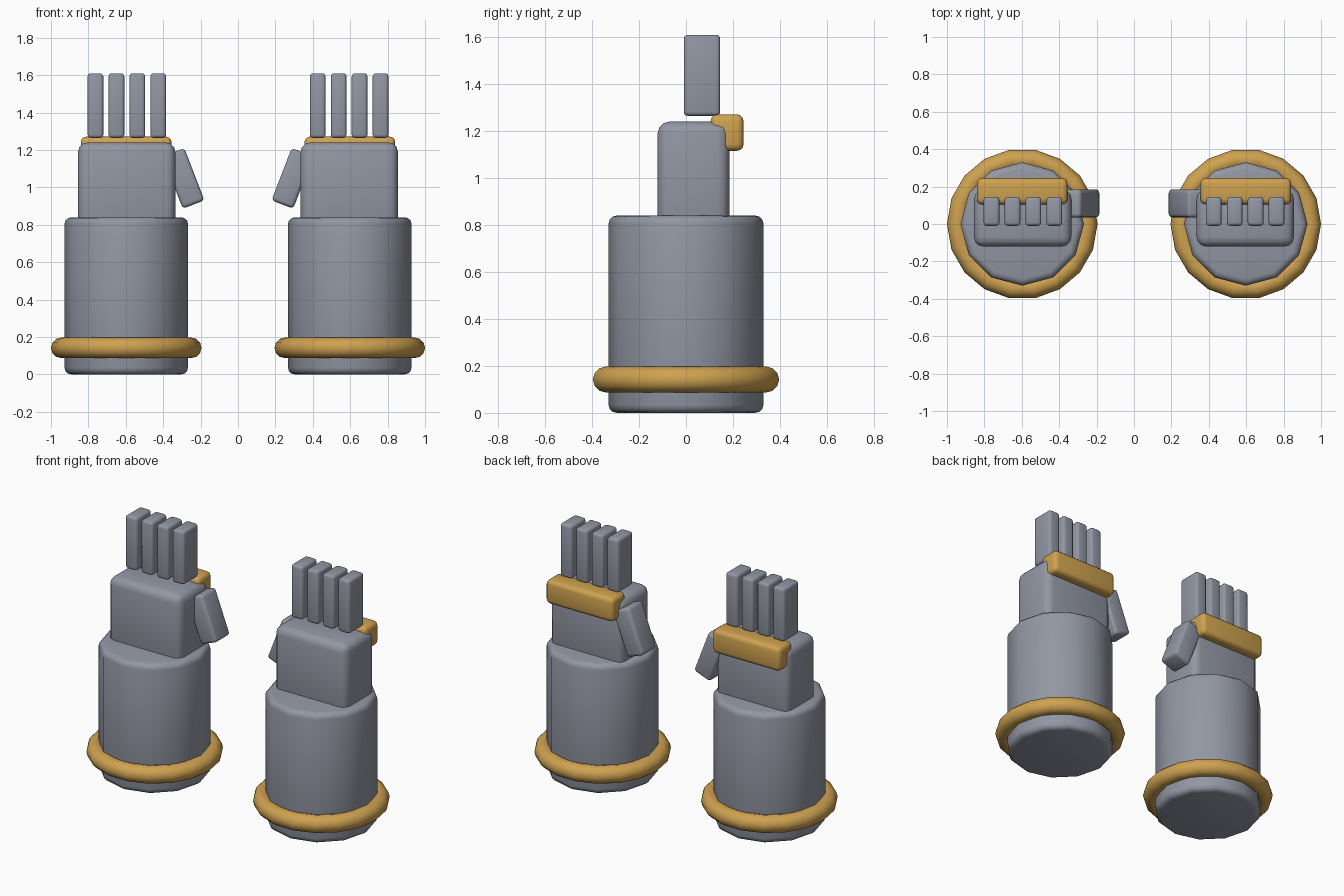
import bpy, bmesh
from math import radians
from mathutils import Matrix

cube = bpy.data.objects.get("Cube")
if cube:
    bpy.data.objects.remove(cube, do_unlink=True)


def make_material(name, rgb):
    mat = bpy.data.materials.new(name)
    mat.use_nodes = True
    colour = (*rgb, 1)
    mat.diffuse_color = colour
    mat.node_tree.nodes["Principled BSDF"].inputs["Base Color"].default_value = colour
    return mat


GREY = make_material("steel grey", (0.29, 0.31, 0.37))
GOLD = make_material("gold", (0.62, 0.36, 0.08))
CX = 0.5975


def finish(obj, name, mat):
    obj.name = obj.data.name = name
    obj.data.materials.clear()
    obj.data.materials.append(mat)
    bpy.ops.object.select_all(action="DESELECT")
    obj.select_set(True)
    bpy.context.view_layer.objects.active = obj
    bpy.ops.object.shade_smooth_by_angle(angle=radians(40))


def from_bmesh(bm, name, loc, mat, bevel, tilt=0):
    # Round every edge sharper than 40 degrees
    edges = [e for e in bm.edges if e.calc_face_angle(0) > radians(40)]
    bmesh.ops.bevel(bm, geom=edges, offset=bevel, segments=3, profile=0.5,
                    affect="EDGES", clamp_overlap=True)
    mesh = bpy.data.meshes.new(name)
    bm.to_mesh(mesh)
    bm.free()
    obj = bpy.data.objects.new(name, mesh)
    bpy.context.collection.objects.link(obj)
    obj.location = loc
    obj.rotation_euler.y = tilt
    finish(obj, name, mat)


def box(name, loc, size, mat, bevel, tilt=0):
    bm = bmesh.new()
    bmesh.ops.create_cube(bm, size=1, matrix=Matrix.Diagonal((*size, 1)))
    from_bmesh(bm, name, loc, mat, bevel, tilt)


for side, s in (("left", 1), ("right", -1)):
    # Forearm sleeve
    bm = bmesh.new()
    bmesh.ops.create_cone(bm, cap_ends=True, segments=12, radius1=0.33,
                          radius2=0.33, depth=0.84)
    from_bmesh(bm, f"{side}_forearm", (s * CX, 0, 0.42), GREY, 0.035)

    # Cuff ring
    bpy.ops.mesh.primitive_torus_add(major_segments=18, minor_segments=12,
                                     major_radius=0.3475, minor_radius=0.055,
                                     location=(s * CX, 0, 0.142))
    finish(bpy.context.object, f"{side}_cuff_ring", GOLD)

    # Palm and knuckle guard
    box(f"{side}_palm", (s * 0.595, 0.032, 1.0), (0.52, 0.305, 0.48), GREY, 0.05)
    box(f"{side}_knuckle_guard", (s * 0.598, 0.175, 1.193),
        (0.485, 0.14, 0.155), GOLD, 0.028)

    # Fingers
    for i in range(4):
        box(f"{side}_finger_{i + 1}", (s * (0.426 + 0.112 * i), 0.068, 1.437),
            (0.084, 0.155, 0.345), GREY, 0.017)

    # Thumb, leaning outward at its lower end
    box(f"{side}_thumb", (s * 0.291, 0.11, 1.048), (0.124, 0.15, 0.3),
        GREY, 0.02, s * radians(21))
